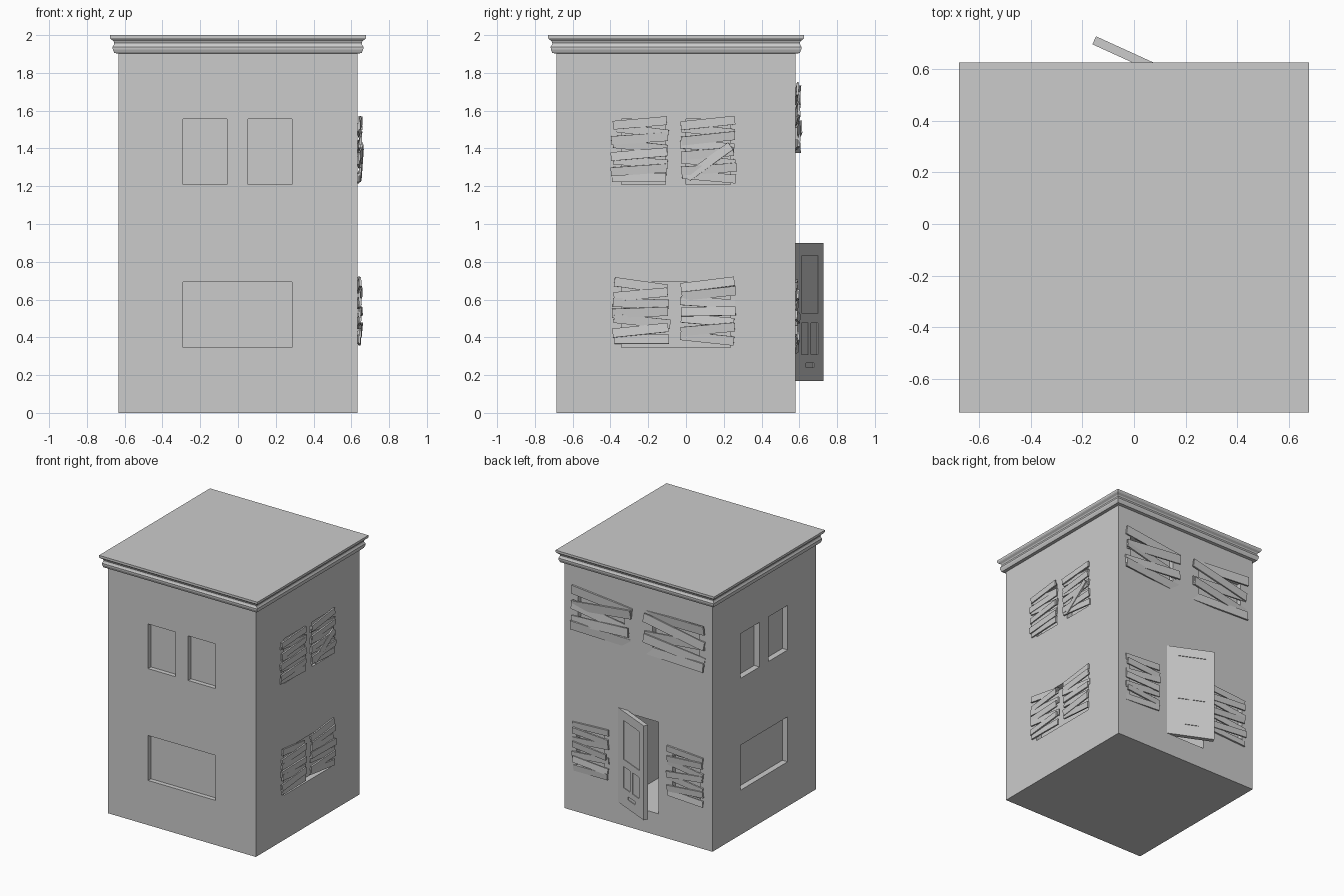
import bpy, bmesh, random
from math import radians
from mathutils import Matrix, Vector

if "Cube" in bpy.data.objects:
    bpy.data.objects.remove(bpy.data.objects["Cube"])

random.seed(4)
CY = -0.0525          # centre of the body in y
HX, HY = 0.632, 0.632  # body half sizes


def wall(u, n, origin):
    """Local frame on a wall: x = to the right, y = up, z = outward."""
    u, n, v = Vector(u), Vector(n), Vector((0, 0, 1))
    m = Matrix((u, v, n)).transposed().to_4x4()
    m.translation = origin
    return m


FRONT = wall((1, 0, 0), (0, -1, 0), (0, CY - HY, 0))
RIGHT = wall((0, 1, 0), (1, 0, 0), (HX, CY, 0))
BACK = wall((-1, 0, 0), (0, 1, 0), (0, CY + HY, 0))
LEFT = wall((0, -1, 0), (-1, 0, 0), (-HX, CY, 0))


def add_box(bm, size, mat):
    bmesh.ops.create_cube(bm, size=1, matrix=mat @ Matrix.Diagonal((*size, 1)))


def span_box(bm, frame, u0, u1, v0, v1, n0, n1):
    c = Matrix.Translation(((u0 + u1) / 2, (v0 + v1) / 2, (n0 + n1) / 2))
    add_box(bm, (u1 - u0, v1 - v0, n1 - n0), frame @ c)


def make(name, bm):
    bmesh.ops.recalc_face_normals(bm, faces=bm.faces)
    me = bpy.data.meshes.new(name)
    bm.to_mesh(me)
    bm.free()
    ob = bpy.data.objects.new(name, me)
    bpy.context.collection.objects.link(ob)
    return ob


def cut(ob, cutter_bm):
    cutter = make("cutter", cutter_bm)
    cutter.hide_render = True
    mod = ob.modifiers.new("cut", 'BOOLEAN')
    mod.operation, mod.solver, mod.object = 'DIFFERENCE', 'EXACT', cutter
    dg = bpy.context.evaluated_depsgraph_get()
    me = bpy.data.meshes.new_from_object(ob.evaluated_get(dg))
    ob.modifiers.clear()
    ob.data = me
    bpy.data.objects.remove(cutter)


# building body with recessed windows and a doorway
bm = bmesh.new()
add_box(bm, (2 * HX, 2 * HY, 1.93), Matrix.Translation((0, CY, 0.965)))
body = make("building_body", bm)
bm = bmesh.new()
for f, d in ((FRONT, 0.035), (RIGHT, 0.045), (LEFT, 0.045)):
    span_box(bm, f, -0.29, -0.057, 1.21, 1.555, -d, 0.05)
    span_box(bm, f, 0.053, 0.287, 1.21, 1.555, -d, 0.05)
    span_box(bm, f, -0.29, 0.287, 0.345, 0.693, -d, 0.05)
for s in (-1, 1):
    a, b = sorted((s * 0.12, s * 0.52))
    span_box(bm, BACK, a, b, 1.42, 1.68, -0.04, 0.05)
    a, b = sorted((s * 0.29, s * 0.53))
    span_box(bm, BACK, a, b, 0.36, 0.66, -0.04, 0.05)
span_box(bm, BACK, -0.17, 0.17, 0.17, 0.88, -0.5, 0.05)
cut(body, bm)

# moulded cornice and flat roof: square rings lofted along a profile
profile = [(0.625, 1.9), (0.632, 1.902), (0.655, 1.905), (0.663, 1.925),
           (0.664, 1.938), (0.658, 1.948), (0.655, 1.958), (0.659, 1.968),
           (0.673, 1.978), (0.678, 1.986), (0.678, 2.0)]
bm = bmesh.new()
rings = [[bm.verts.new((sx * r, CY + sy * r, z))
          for sx, sy in ((-1, -1), (1, -1), (1, 1), (-1, 1))] for r, z in profile]
for lo, hi in zip(rings, rings[1:]):
    for i in range(4):
        j = (i + 1) % 4
        bm.faces.new((lo[i], lo[j], hi[j], hi[i]))
bm.faces.new(rings[-1])
bm.faces.new(rings[0][::-1])
make("roof_cornice", bm)


# boards nailed over the windows
def boards(name, frame, u, v0, v1, length, height, tilts, extra=(), yaw=3, base=0.008):
    bm = bmesh.new()
    n = len(tilts)
    rows = [(v0 + (v1 - v0) * i / (n - 1), t, base + 0.008 * (i % 2))
            for i, t in enumerate(tilts)]
    rows += [(v, t, 0.02) for v, t in extra]
    for v, tilt, out in rows:
        m = (frame @ Matrix.Translation((u + random.uniform(-.006, .006), v, out))
             @ Matrix.Rotation(radians(tilt), 4, 'Z')
             @ Matrix.Rotation(radians(random.uniform(-yaw, yaw)), 4, 'Y')
             @ Matrix.Rotation(radians(random.uniform(-6, 6)), 4, 'X'))
        add_box(bm, (length * random.uniform(.96, 1.02), height, 0.012), m)
    make(name, bm)


boards("upper_side_boards_a", RIGHT, -0.192, 1.245, 1.535, 0.295, 0.046,
       (0, 4, -4, 5, -6, 4, -7, 5))
boards("upper_side_boards_b", RIGHT, 0.17, 1.25, 1.535, 0.29, 0.046,
       (-5, 4, -5, 5, -4, 6, -6, 6), [(1.33, 36)])
boards("lower_side_boards_a", RIGHT, -0.185, 0.39, 0.675, 0.295, 0.048,
       (0, 6, -6, 2, -2, 5, -8))
boards("lower_side_boards_b", RIGHT, 0.17, 0.395, 0.68, 0.29, 0.048,
       (-6, 5, -5, 1, -4, 6, 7))
boards("upper_back_boards_a", BACK, -0.315, 1.43, 1.69, 0.51, 0.068,
       (-3, 4, -11, 6, -6), yaw=4, base=0.006)
boards("upper_back_boards_b", BACK, 0.31, 1.41, 1.69, 0.51, 0.068,
       (0, -8, 5, -11, 2), yaw=4, base=0.006)
boards("lower_back_boards_a", BACK, -0.41, 0.34, 0.675, 0.31, 0.048,
       (2, -5, 5, -4, 6, -4, 3), base=0.004)
boards("lower_back_boards_b", BACK, 0.405, 0.355, 0.69, 0.31, 0.048,
       (-3, 5, -7, 6, -8, 4, -4), base=0.004)

# open door, hinged on the +x jamb, with sunk panels and a slot on both faces
bm = bmesh.new()
hinge = (wall((-1, 0, 0), (0, 1, 0), (0.16, CY + HY - 0.03, 0.17))
         @ Matrix.Rotation(radians(-24.5), 4, 'Y'))
W, H, T = 0.353, 0.73, 0.034
span_box(bm, hinge, 0, W, 0, H, 0, T)
door = make("door", bm)
bm = bmesh.new()
for n0, n1 in ((-0.02, 0.005), (T - 0.005, T + 0.02)):
    for u0, u1, v0, v1 in ((0.075, 0.295, 0.36, 0.66), (0.075, 0.165, 0.14, 0.305),
                           (0.195, 0.285, 0.14, 0.305), (0.135, 0.235, 0.07, 0.095)):
        span_box(bm, hinge, u0, u1, v0, v1, n0, n1)
cut(door, bm)
